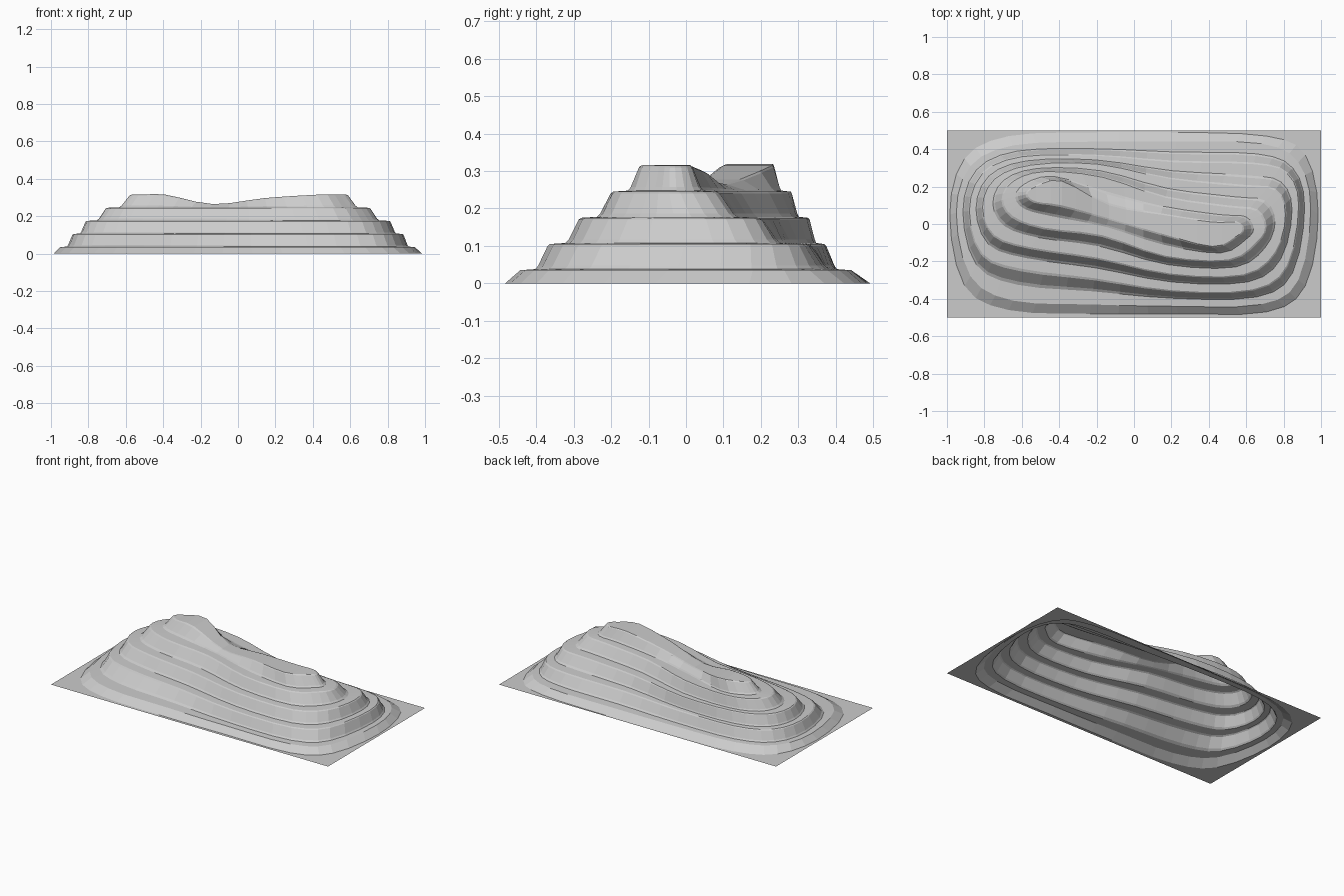
import bpy
import bmesh
from mathutils import Vector

cube = bpy.data.objects.get("Cube")
if cube:
    bpy.data.objects.remove(cube)

SMOOTH = 3                                        # points per contour span
COLUMNS = (0.04, 0.16, 0.38, 0.62, 0.86, 0.965)   # columns across each contour
TERRACE = ((0, 0), (0.5, 0.04), (0.6, 0.17), (0.92, 0.93))  # tread, then riser


def contour(left, right, front, back, heights):
    """Closed smooth loop: left tip, front edge, right tip, back edge."""
    (lx, ly), (rx, ry) = left, right
    xs = [lx + (rx - lx) * f for f in COLUMNS]
    near = [Vector(p) for p in zip(xs, front, heights)]
    far = [Vector(p) for p in zip(xs, back, heights)]
    pts = [Vector((lx, ly, heights[0]))] + near
    pts += [Vector((rx, ry, heights[-1]))] + far[::-1]
    n = len(pts)
    loop = []
    for i in range(n):
        a, b, c, d = (pts[(i + k) % n] for k in (-1, 0, 1, 2))
        for s in range(SMOOTH):
            t = s / SMOOTH
            loop.append(b + (c - a) * t / 2
                        + (2 * a - 5 * b + 4 * c - d) * t * t / 2
                        + (3 * b - a - 3 * c + d) * t ** 3 / 2)
    return loop


def level(z):
    return [z] * len(COLUMNS)


# Contours from the foot of the hill to its two summits
foot = contour((-0.985, 0.05), (0.985, 0.05),
               (-0.33, -0.46, -0.48, -0.48, -0.47, -0.33),
               (0.35, 0.47, 0.49, 0.49, 0.47, 0.37), level(0))
terraces = [
    contour((-0.95, 0.06), (0.945, 0.08),
            (-0.28, -0.41, -0.43, -0.44, -0.43, -0.30),
            (0.31, 0.42, 0.44, 0.44, 0.43, 0.33), level(0.035)),
    contour((-0.88, 0.07), (0.88, 0.10),
            (-0.16, -0.24, -0.29, -0.355, -0.35, -0.22),
            (0.27, 0.36, 0.365, 0.33, 0.32, 0.27), level(0.105)),
    contour((-0.81, 0.09), (0.81, 0.05),
            (-0.06, -0.125, -0.18, -0.265, -0.27, -0.15),
            (0.24, 0.315, 0.32, 0.24, 0.20, 0.18), level(0.175)),
    contour((-0.70, 0.13), (0.70, -0.02),
            (0.04, -0.02, -0.06, -0.17, -0.19, -0.10),
            (0.23, 0.28, 0.25, 0.14, 0.09, 0.07), level(0.245)),
    contour((-0.57, 0.16), (0.58, -0.03),
            (0.12, 0.10, 0.03, -0.05, -0.12, -0.07),
            (0.20, 0.23, 0.10, 0.05, 0.01, 0.01),
            (0.315, 0.315, 0.265, 0.297, 0.315, 0.315)),
]

# Stack of loops with a tread and a riser between neighbouring contours
stack = [foot]
for low, high in zip(terraces, terraces[1:]):
    for across, rise in TERRACE:
        stack.append([Vector((*a.xy.lerp(b.xy, across), a.z + (b.z - a.z) * rise))
                      for a, b in zip(low, high)])
stack.append(terraces[-1])

bm = bmesh.new()
rings = [[bm.verts.new(p) for p in loop] for loop in stack]
n = len(foot)

# Terraced slopes
for outer, inner in zip(rings, rings[1:]):
    for i in range(n):
        j = (i + 1) % n
        bm.faces.new((outer[i], outer[j], inner[j], inner[i]))

# Summit ridge, spanned from front to back
top = rings[-1]
half = n // 2
bm.faces.new((top[0], top[1], top[-1]))
for i in range(1, half - 1):
    bm.faces.new((top[i], top[i + 1], top[n - i - 1], top[n - i]))
bm.faces.new((top[half - 1], top[half], top[half + 1]))

# Flat ground sheet around the foot
corners = [bm.verts.new((x, y, 0))
           for x, y in ((-1, -0.5), (1, -0.5), (1, 0.5), (-1, 0.5))]
border = [bm.edges.new((corners[i - 1], corners[i])) for i in range(4)]
border += [bm.edges.get((rings[0][i - 1], rings[0][i])) for i in range(n)]
bmesh.ops.triangle_fill(bm, edges=border, use_beauty=True, normal=(0, 0, 1))

# Every face of the sheet looks upward
bm.normal_update()
for face in bm.faces:
    if face.normal.z < 0:
        face.normal_flip()

mesh = bpy.data.meshes.new("terraced_hill")
bm.to_mesh(mesh)
bm.free()
hill = bpy.data.objects.new("terraced_hill", mesh)
bpy.context.collection.objects.link(hill)

# Plain stone colour
stone = bpy.data.materials.new("light_grey")
stone.use_nodes = True
stone.diffuse_color = (0.6, 0.6, 0.6, 1)
stone.node_tree.nodes["Principled BSDF"].inputs["Base Color"].default_value = (0.6, 0.6, 0.6, 1)
mesh.materials.append(stone)
